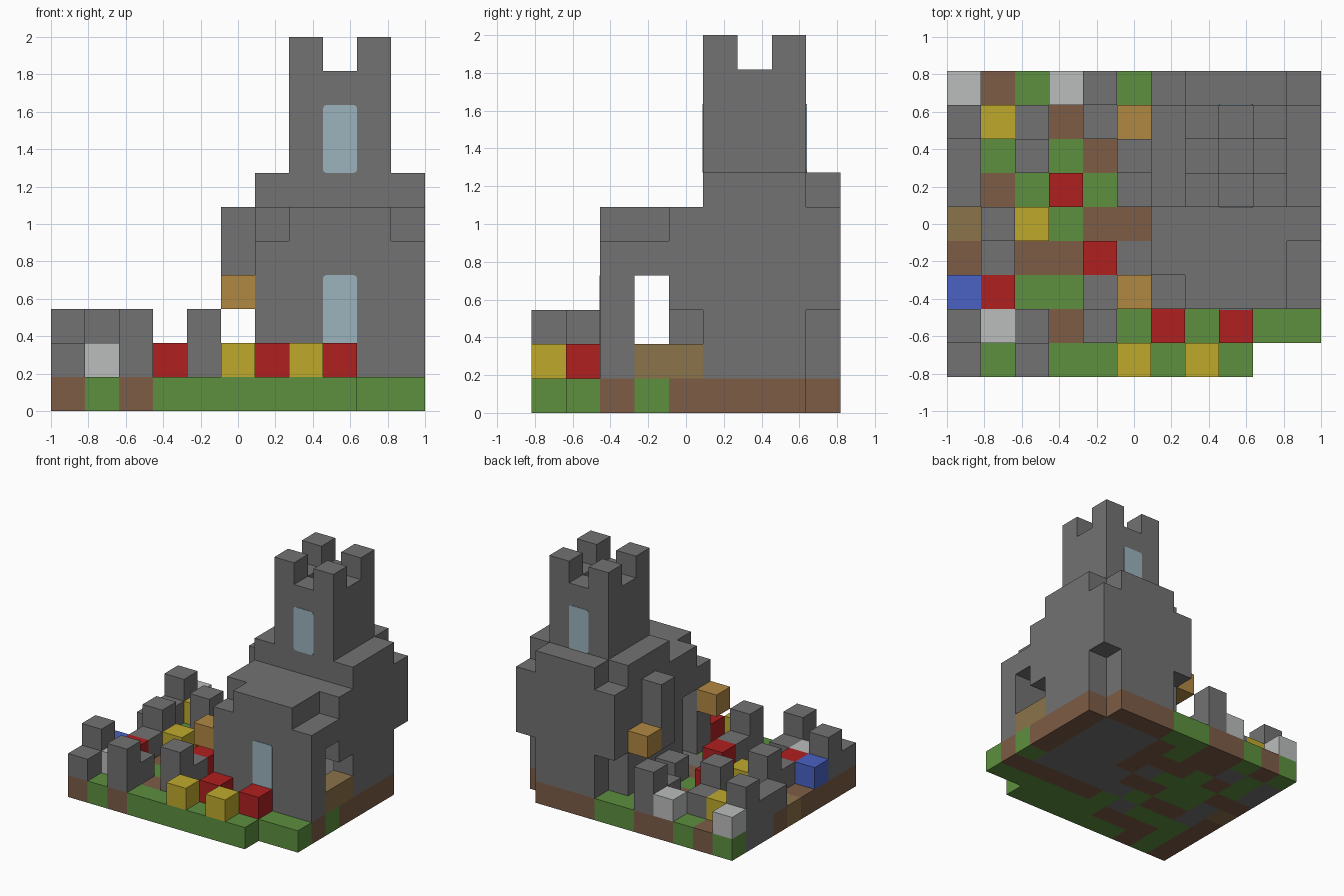
import bpy, bmesh
from mathutils import Vector

default = bpy.data.objects.get("Cube")
if default:
    bpy.data.objects.remove(default, do_unlink=True)

U = 2 / 11                              # edge of one block
ORIGIN = Vector((-1, -4.5 * U, 0))


def srgb(r, g, b):
    lin = [(c / 255 / 12.92) if c < 11 else ((c / 255 + 0.055) / 1.055) ** 2.4 for c in (r, g, b)]
    return (*lin, 1)


COLOURS = {
    "stone": srgb(114, 114, 114), "pale_stone": srgb(187, 189, 188),
    "soil": srgb(125, 92, 70), "grass": srgb(93, 143, 62),
    "red": srgb(176, 32, 32), "yellow": srgb(191, 170, 44),
    "blue": srgb(74, 98, 196), "lantern_orange": srgb(176, 136, 66),
    "wood": srgb(139, 115, 74), "glass": srgb(156, 180, 190),
}
MATS = {}
for name, colour in COLOURS.items():
    m = bpy.data.materials.new(name)
    m.use_nodes = True
    m.diffuse_color = colour
    bsdf = next(n for n in m.node_tree.nodes if n.type == "BSDF_PRINCIPLED")
    bsdf.inputs["Base Color"].default_value = colour
    bsdf.inputs["Roughness"].default_value = 0.9
    MATS[name] = m


def finish(name, bm, materials):
    mesh = bpy.data.meshes.new(name)
    bm.to_mesh(mesh)
    bm.free()
    for m in materials:
        mesh.materials.append(MATS[m])
    ob = bpy.data.objects.new(name, mesh)
    bpy.context.collection.objects.link(ob)
    return ob


def build(name, cells):
    """Skin a {(i, j, k): colour} set of blocks, keeping outer faces only."""
    bm = bmesh.new()
    used = sorted(set(cells.values()))
    for cell, colour in cells.items():
        centre = Vector(cell) + Vector((0.5, 0.5, 0.5))
        for axis in range(3):
            for sign in (-1, 1):
                step = [0, 0, 0]
                step[axis] = sign
                if tuple(c + s for c, s in zip(cell, step)) in cells:
                    continue
                n = Vector(step)
                a = Vector([float((axis + 1) % 3 == q) for q in range(3)])
                b = n.cross(a)
                quad = [centre + (n + a * p + b * q) / 2
                        for p, q in ((-1, -1), (1, -1), (1, 1), (-1, 1))]
                face = bm.faces.new([bm.verts.new(ORIGIN + v * U) for v in quad])
                face.material_index = used.index(colour)
    bmesh.ops.remove_doubles(bm, verts=bm.verts, dist=0.001)
    return finish(name, bm, used)


def block(xs, ys, zs):
    """All cells in half-open ranges."""
    return {(i, j, k) for i in range(*xs) for j in range(*ys) for k in range(*zs)}


def paint(cells, colour="stone"):
    return {c: colour for c in cells}


# Ground slab, back row first
PLAN = [
    "GBGBBGGBBB.",
    "SGSBBGBSSSB",
    "SGBGBBBSSSB",
    "BBGGGSBSSSB",
    "WSGGBBSSSSB",
    "BSBBGSSSSSG",
    "BGGGSGBBBBB",
    "BGBBBGGGGGG",
    "BGBGGGGGG..",
]
KEY = {"G": "grass", "B": "soil", "S": "stone", "W": "wood"}
build("ground", {(i, 8 - r, 0): KEY[ch] for r, row in enumerate(PLAN)
                 for i, ch in enumerate(row) if ch != "."})

# Ruined garden wall: column, row, top level
RUIN = [(0, 0, 2), (0, 1, 3), (2, 0, 3), (2, 1, 2), (4, 1, 3), (4, 2, 2),
        (1, 3, 2), (1, 4, 3), (0, 5, 2), (0, 6, 2), (0, 7, 3), (2, 6, 3),
        (2, 7, 2), (4, 7, 2), (4, 8, 3), (5, 5, 2)]
build("ruined_wall", paint({(i, j, k) for i, j, top in RUIN for k in range(1, top)}))

# Single coloured blocks lying on the ground
LOOSE = {
    "pale_stone": [(0, 8), (3, 8), (1, 1)],
    "yellow": [(1, 7), (2, 4), (5, 0), (7, 0)],
    "red": [(3, 5), (4, 3), (1, 2), (6, 1), (8, 1)],
    "blue": [(0, 2)],
}
for colour, spots in LOOSE.items():
    build(colour + "_blocks", {(i, j, 1): colour for i, j in spots})

# Keep: hollow walls, overhanging rear corners, stepped roof
keep = block((6, 11), (2, 9), (1, 6)) - block((7, 10), (3, 8), (1, 5))
for corner in (6, 10):
    keep -= block((corner, corner + 1), (8, 9), (1, 3))
keep -= block((6, 7), (2, 3), (5, 6)) | block((10, 11), (2, 4), (5, 6))
keep -= block((6, 7), (3, 4), (1, 4))                       # doorway
keep -= block((10, 11), (3, 4), (2, 4)) | {(10, 4, 2)}      # broken side opening
keep |= block((6, 11), (5, 9), (6, 7)) - {(6, 8, 6), (10, 8, 6)}
keep_cells = paint(keep)
keep_cells.update({(10, 3, 1): "wood", (10, 4, 1): "wood"})
build("keep", keep_cells)

# Side buttress and hanging lanterns
build("buttress", paint(block((5, 6), (6, 7), (3, 6))))
build("lanterns", paint({(5, 2, 3), (5, 7, 3)}, "lantern_orange"))

# Tower with four corner merlons and a sunken deck
tower = block((7, 10), (5, 8), (7, 10)) - {(8, 6, 9)}
tower |= {(i, j, 10) for i in (7, 9) for j in (5, 7)}
build("tower", paint(tower))


def window(name, row, low, high, round_bottom):
    """Thin rounded pane on a wall plane facing front or back."""
    bm = bmesh.new()
    bmesh.ops.create_cube(bm, size=1)
    size = Vector((U, 0.008, (high - low) * U))
    mid = ORIGIN + Vector((8.5, row, (low + high) / 2)) * U
    for v in bm.verts:
        v.co = mid + Vector([a * b for a, b in zip(v.co, size)])
    edges = [e for e in bm.edges
             if abs(e.verts[0].co.y - e.verts[1].co.y) > 0.004
             and (round_bottom or e.verts[0].co.z > mid.z)]
    bmesh.ops.bevel(bm, geom=edges, offset=0.02, segments=3, profile=0.5, affect="EDGES")
    finish(name, bm, ["glass"])


window("front_lower_window", 2, 2, 4, False)
window("front_tower_window", 5, 7, 9, True)
window("back_tower_window", 8, 7, 9, True)
